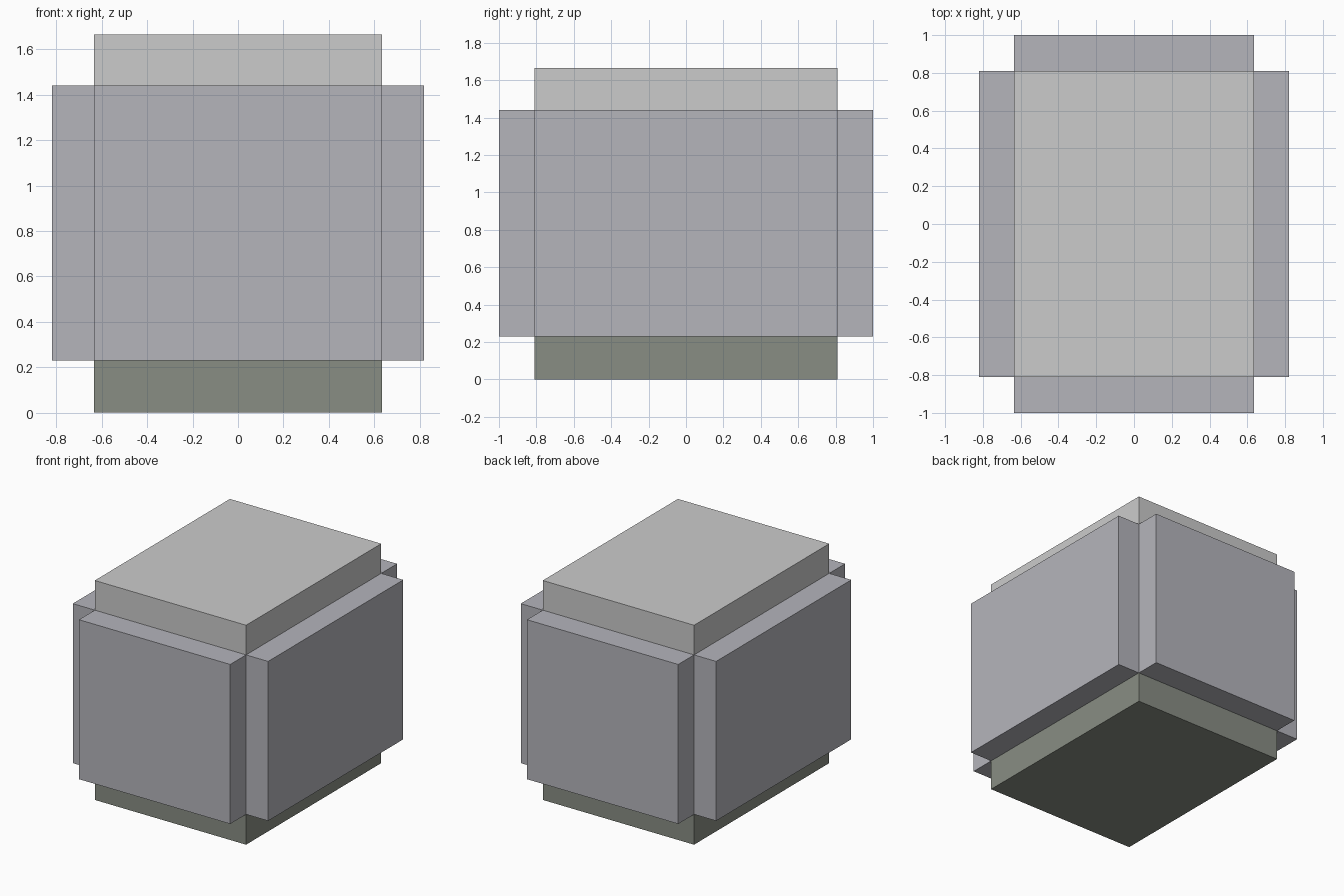
import bpy

if "Cube" in bpy.data.objects:
    bpy.data.objects.remove(bpy.data.objects["Cube"])

HX, HY = 0.635, 0.81        # inner half sizes
OX, OY = 0.82, 1.0          # outer half sizes
Z0, Z1, TOP = 0.23, 1.44, 1.665


def material(name, rgb):
    m = bpy.data.materials.new(name)
    m.diffuse_color = (*rgb, 1)
    m.use_nodes = True
    m.node_tree.nodes["Principled BSDF"].inputs["Base Color"].default_value = m.diffuse_color
    return m


def slab(name, lo, hi, mat):
    """Axis-aligned box between two corners."""
    centre = [(a + b) / 2 for a, b in zip(lo, hi)]
    bpy.ops.mesh.primitive_cube_add(size=1, location=centre)
    ob = bpy.context.object
    ob.name = name
    ob.scale = [b - a for a, b in zip(lo, hi)]
    bpy.ops.object.transform_apply(location=False, rotation=False, scale=True)
    ob.data.materials.append(mat)


wall = material("wall_grey", (0.46, 0.46, 0.50))
ceiling = material("ceiling_grey", (0.57, 0.57, 0.59))
floor = material("floor_green_grey", (0.25, 0.27, 0.23))

# Floor and ceiling slabs
slab("floor", (-HX, -HY, 0), (HX, HY, Z0), floor)
slab("ceiling", (-HX, -HY, Z1), (HX, HY, TOP), ceiling)

# Four wall slabs, meeting only along their inner edges
slab("right_wall", (HX, -HY, Z0), (OX, HY, Z1), wall)
slab("left_wall", (-OX, -HY, Z0), (-HX, HY, Z1), wall)
slab("back_wall", (-HX, HY, Z0), (HX, OY, Z1), wall)
slab("front_wall", (-HX, -OY, Z0), (HX, -HY, Z1), wall)
